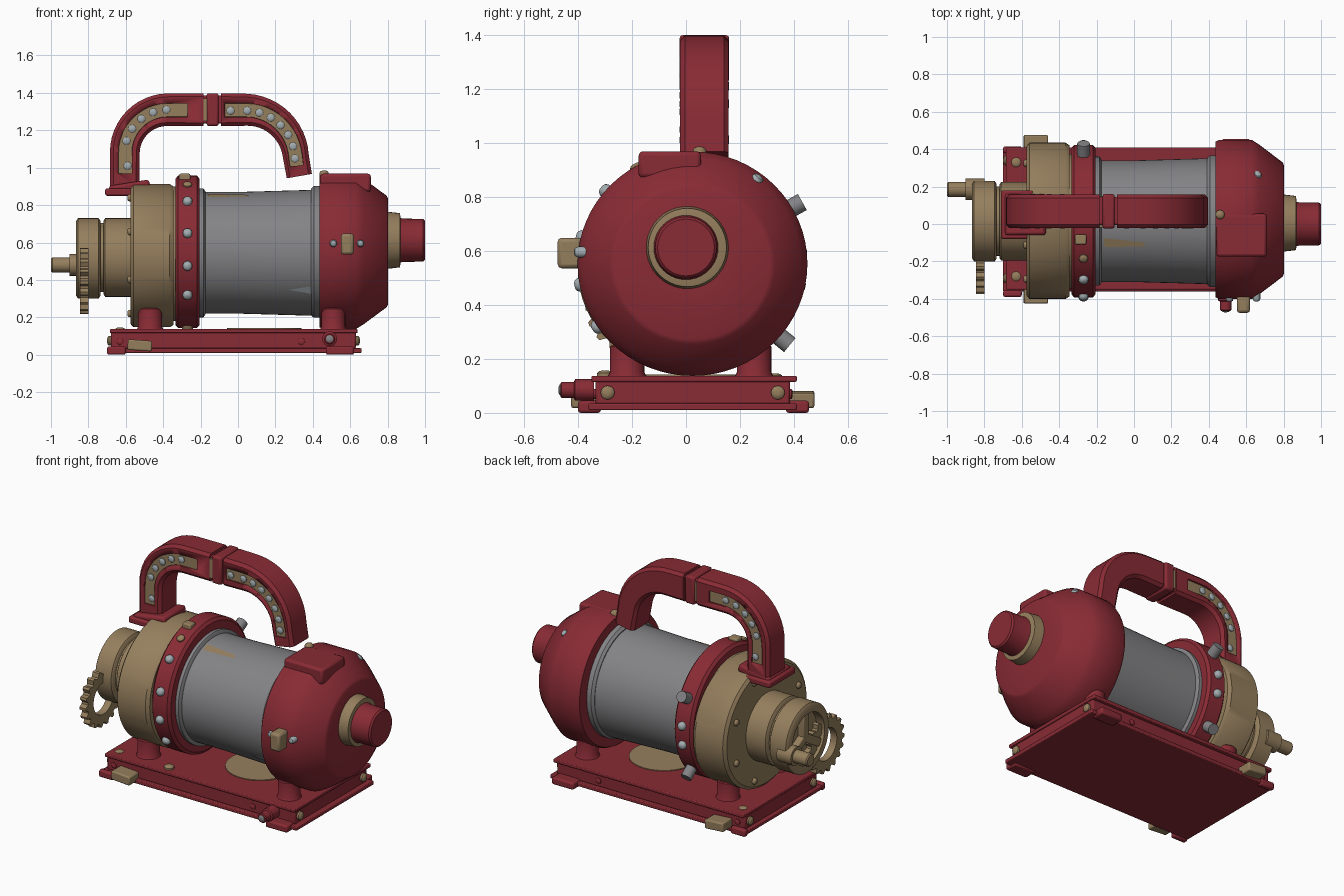
import bpy, bmesh, math
from mathutils import Vector, Matrix

if "Cube" in bpy.data.objects:
    bpy.data.objects.remove(bpy.data.objects["Cube"])


def material(name, rgb):
    m = bpy.data.materials.new(name)
    m.diffuse_color = (*rgb, 1)
    m.use_nodes = True
    m.node_tree.nodes["Principled BSDF"].inputs["Base Color"].default_value = m.diffuse_color
    return m


RED = material("dark red paint", (0.25, 0.024, 0.035))
TAN = material("tan brass", (0.30, 0.21, 0.11))
GREY = material("grey steel", (0.23, 0.23, 0.24))
BOLT = material("pale bolt steel", (0.36, 0.41, 0.43))
CY, CZ = 0.015, 0.55  # main axis of the machine


def finish(name, bm, mat, bevel=0, angle=35):
    bmesh.ops.recalc_face_normals(bm, faces=bm.faces)
    me = bpy.data.meshes.new(name)
    bm.to_mesh(me)
    bm.free()
    me.materials.append(mat)
    me.shade_smooth()
    me.set_sharp_from_angle(angle=math.radians(angle))
    ob = bpy.data.objects.new(name, me)
    bpy.context.collection.objects.link(ob)
    if bevel:
        mod = ob.modifiers.new("bevel", 'BEVEL')
        mod.width, mod.segments, mod.limit_method = bevel, 2, 'ANGLE'
    return ob


def box(name, x, y, z, mat, bevel=0.01, rot=None):
    bm = bmesh.new()
    size = Matrix.Diagonal((x[1] - x[0], y[1] - y[0], z[1] - z[0], 1))
    mid = Matrix.Translation(((x[0] + x[1]) / 2, (y[0] + y[1]) / 2, (z[0] + z[1]) / 2))
    bmesh.ops.create_cube(bm, size=1, matrix=mid @ (rot or Matrix()) @ size)
    return finish(name, bm, mat, bevel)


def lathe(name, profile, origin, mat, n=64, axis=(1, 0, 0), wide=1.0):
    """Revolve (distance, radius) points round an axis; ends are capped. wide stretches it in y."""
    bm = bmesh.new()
    q = Vector((1, 0, 0)).rotation_difference(Vector(axis).normalized())
    rings = []
    for d, r in profile:
        rings.append([bm.verts.new(Vector(origin) + q @ Vector(
            (d, wide * r * math.cos(2 * math.pi * i / n), r * math.sin(2 * math.pi * i / n)))) for i in range(n)])
    for a, b in zip(rings, rings[1:]):
        for i in range(n):
            bm.faces.new((a[i], a[(i + 1) % n], b[(i + 1) % n], b[i]))
    bm.faces.new(rings[0])
    bm.faces.new(rings[-1])
    return finish(name, bm, mat)


def bolt(name, pos, axis, r=0.027, mat=BOLT, h=0.03):
    lathe(name, [(-0.03, r), (h * 0.5, r), (h * 0.85, r * 0.75), (h, r * 0.35)], pos, mat, 12, axis)


def radial(deg):
    return Vector((0, math.cos(math.radians(deg)), math.sin(math.radians(deg))))


def sweep(name, path, half, y0, y1, ch, mat):
    """Sweep a chamfered rectangle along an x-z path; half = (start, end) half thickness."""
    bm = bmesh.new()
    rings = []
    for i, p in enumerate(path):
        a, b = path[max(i - 1, 0)], path[min(i + 1, len(path) - 1)]
        t = Vector((b[0] - a[0], b[1] - a[1])).normalized()
        h = half[0] + (half[1] - half[0]) * i / (len(path) - 1)
        sec = [(-h, y0 + ch), (-h + ch, y0), (h - ch, y0), (h, y0 + ch),
               (h, y1 - ch), (h - ch, y1), (-h + ch, y1), (-h, y1 - ch)]
        rings.append([bm.verts.new((p[0] - t.y * o, y, p[1] + t.x * o)) for o, y in sec])
    for a, b in zip(rings, rings[1:]):
        for i in range(8):
            bm.faces.new((a[i], a[(i + 1) % 8], b[(i + 1) % 8], b[i]))
    bm.faces.new(rings[0])
    bm.faces.new(rings[-1])
    return finish(name, bm, mat)


def arc(cx, cz, r, a0, a1, n=12):
    return [(cx + r * math.cos(math.radians(a0 + (a1 - a0) * i / n)),
             cz + r * math.sin(math.radians(a0 + (a1 - a0) * i / n))) for i in range(n + 1)]


# Base with flanges, corner feet, side clips and end bolts
box("base_bottom_plate", (-0.70, 0.66), (-0.36, 0.41), (0.01, 0.035), RED, 0.005)
box("base_body", (-0.68, 0.63), (-0.335, 0.385), (0.03, 0.125), RED)
box("base_top_plate", (-0.685, 0.64), (-0.35, 0.41), (0.115, 0.137), RED, 0.005)
lathe("base_floor_disc", [(0, 0.2), (0.006, 0.2)], (0.14, 0.02, 0.136), TAN, 32, (0, 0, 1))
for sy in (-1, 1):
    y = 0.025 + sy * 0.385
    box("corner_foot", (-0.70, -0.60), (y - 0.03, y + 0.005), (0.0, 0.045), RED)
    box("side_foot", (0.47, 0.62), (y - 0.04, y + 0.045), (0.0, 0.045), RED)
    y = 0.025 + sy * 0.40
    box("side_clip", (-0.59, -0.46), (y - 0.05, y + 0.05), (0.022, 0.078), TAN, 0.008,
        Matrix.Rotation(math.radians(4), 4, 'Y'))
    bolt("base_top_bolt", (-0.63, 0.025 + sy * 0.305, 0.13), (0, 0, 1), 0.026, TAN, 0.016)
    for x, s in ((-0.68, -1), (0.632, 1)):
        bolt("base_end_bolt", (x, 0.025 + sy * 0.315, 0.075), (s, 0, 0), 0.026, TAN, 0.02)
    for x in (-0.63, 0.34):
        bolt("base_side_bolt", (x, 0.025 + sy * 0.36, 0.07), (0, sy, 0), 0.018, RED, 0.01)
    # Mounting posts
    for x in (-0.47, 0.51):
        lathe("mount_post", [(0, 0.075), (0.02, 0.064), (0.115, 0.064), (0.12, 0.058)],
              (x, 0.017 + sy * 0.235, 0.13), RED, 24, (0, 0, 1))
bolt("base_front_bolt", (-0.27, -0.30, 0.137), (0, 0, 1), 0.03, TAN, 0.02)
lathe("drain_knob", [(0, 0.04), (0.07, 0.04), (0.075, 0.03), (0.12, 0.03), (0.125, 0.024)],
      (0.49, -0.34, 0.085), RED, 16, (0, -1, 0))
bolt("drain_knob_tip", (0.49, -0.462, 0.085), (0, -1, 0), 0.02, GREY, 0.01)

# Steel barrel with collars and torn patches
lathe("barrel", [(-0.25, 0.325), (0, 0.325), (0.45, 0.338)], (0, CY, 0.545), GREY)
lathe("barrel_left_collar", [(-0.21, 0.345), (-0.185, 0.345), (-0.175, 0.33)], (0, CY, 0.545), GREY)
lathe("barrel_right_collar", [(0.39, 0.338), (0.405, 0.352), (0.435, 0.352)], (0, CY, 0.55), GREY)


def torn_patch(name, corners, mat):
    """Thin patch on the barrel from (x, angle) corners."""
    bm = bmesh.new()
    vs = []
    for x, a in corners:
        p = Vector((x, CY, 0.545)) + radial(a) * (0.3285 + max(x, 0) * 0.029)
        vs.append(bm.verts.new(p))
    bm.faces.new(vs)
    finish(name, bm, mat)


torn_patch("top_tear", [(-0.165, 106), (-0.155, 115), (0.06, 114), (0.05, 110)], TAN)
torn_patch("front_tear", [(0.27, 216), (0.39, 212), (0.39, 220)], BOLT)

# Red clamp ring with bolts
lathe("clamp_ring", [(-0.335, 0.39), (-0.32, 0.408), (-0.22, 0.408), (-0.205, 0.39), (-0.205, 0.33)],
      (0, CY, CZ), RED)
for a in (6, -11, 139, 166, 190.5, 214):
    d = radial(a)
    bolt("ring_bolt", Vector((-0.27, CY, CZ)) + d * 0.405, d, 0.026)
for a in (29, -39):
    d = radial(a)
    lathe("long_ring_bolt", [(0, 0.034), (0.085, 0.034)], Vector((-0.27, CY, CZ)) + d * 0.39, GREY, 12, d)
bolt("ring_tan_bolt", Vector((-0.27, CY, CZ)) + radial(119) * 0.405, radial(119), 0.024, TAN, 0.02)
box("ring_top_clip", (-0.315, -0.255), (-0.11, -0.055), (0.92, 0.968), TAN, 0.008)

# Tan housing stack on the left
lathe("housing_neck", [(-0.37, 0.36), (-0.32, 0.36)], (0, CY, 0.54), TAN)
lathe("tan_housing", [(-0.575, 0.30), (-0.575, 0.365), (-0.56, 0.383), (-0.365, 0.383), (-0.345, 0.37)],
      (0, 0.017, 0.53), TAN, 64, (1, 0, 0), 1.09)
for k in range(8):
    d = radial(22.5 + k * 45)
    bolt("housing_bolt", Vector((-0.572, CY, 0.53)) + d * 0.335, (-1, 0, 0), 0.02, TAN, 0.02)
lathe("inner_drum", [(-0.72, 0.195), (-0.71, 0.21), (-0.57, 0.21)], (0, CY, 0.52), TAN)
lathe("drum_groove", [(-0.75, 0.185), (-0.70, 0.185)], (0, CY, 0.52), TAN)
lathe("outer_drum", [(-0.81, 0.16), (-0.865, 0.16), (-0.865, 0.20), (-0.855, 0.215), (-0.745, 0.215),
                     (-0.735, 0.20)], (0, CY, 0.515), TAN)
for a in (90, 210, 330):  # spokes inside the drum face
    p = Vector((0, CY, 0.515)) + radial(a) * 0.085
    box("drum_spoke", (-0.85, -0.80), (p.y - 0.09, p.y + 0.09), (p.z - 0.025, p.z + 0.025),
        TAN, 0.006, Matrix.Rotation(math.radians(a), 4, 'X'))
lathe("shaft", [(-1.0, 0.034), (-0.993, 0.04), (-0.90, 0.04), (-0.90, 0.058), (-0.80, 0.058)],
      (0, 0.185, 0.48), TAN, 24)


# Ring gear with square teeth
def gear(name, x0, x1, cy, cz, r_in, r_root, r_tip, teeth, mat):
    bm = bmesh.new()
    rows = []
    n = teeth * 4
    for i in range(n):
        a = 2 * math.pi * i / n
        ro = r_tip if i % 4 < 2 else r_root
        rows.append([bm.verts.new((x, cy + r * math.cos(a), cz + r * math.sin(a)))
                     for x, r in ((x0, r_in), (x0, ro), (x1, ro), (x1, r_in))])
    for i in range(n):
        a, b = rows[i], rows[(i + 1) % n]
        for j in range(4):
            bm.faces.new((a[j], a[(j + 1) % 4], b[(j + 1) % 4], b[j]))
    return finish(name, bm, mat)


gear("side_gear", -0.845, -0.80, -0.195, 0.395, 0.10, 0.155, 0.178, 18, TAN)

# Red end dome with nose, lugs and bolts
lathe("end_dome", [(0.435, 0.36), (0.435, 0.405), (0.455, 0.415), (0.63, 0.415), (0.67, 0.39), (0.795, 0.298),
                   (0.803, 0.28), (0.803, 0.10)], (0, 0.024, 0.552), RED, 64, (1, 0, 0), 1.025)
box("dome_top_pad", (0.44, 0.71), (-0.175, 0.055), (0.87, 0.968), RED, 0.015)
lathe("nose_collar", [(0.78, 0.155), (0.865, 0.145), (0.87, 0.12)], (0, 0.005, 0.612), TAN, 40)
lathe("nose_cap", [(0.84, 0.128), (0.88, 0.116), (0.99, 0.114), (1.0, 0.105)], (0, 0.0, 0.612), RED, 40)
box("dome_side_block", (0.55, 0.62), (-0.475, -0.38), (0.535, 0.648), TAN, 0.015)
for x in (0.51, 0.655):
    bolt("dome_side_bolt", (x, -0.385, 0.595), (0, -1, 0), 0.02)
bolt("dome_top_bolt", (0.655, 0.255, 0.855), (0.3, 0.6, 0.75), 0.024)
bolt("pad_bolt", (0.46, 0.05, 0.96), (0, 0, 1), 0.025, TAN, 0.025)

# Carrying handle: two curved arms with sunk grip panels, meeting at a joint
left = [(-0.605, 0.90), (-0.605, 0.98)] + arc(-0.375, 1.08, 0.23, 180, 90) + [(-0.185, 1.31)]
right = [(-0.09, 1.31), (0.0, 1.31)] + arc(0.04, 1.04, 0.27, 88, 5) + [(0.328, 0.955)]
arm_l = sweep("handle_left_arm", left, (0.078, 0.088), -0.022, 0.158, 0.018, RED)
arm_r = sweep("handle_right_arm", right, (0.088, 0.068), -0.022, 0.158, 0.018, RED)
lp = [(-0.603, 0.97)] + arc(-0.375, 1.08, 0.228, 180, 90) + [(-0.27, 1.308)]
rp = [(-0.07, 1.308)] + arc(0.04, 1.04, 0.268, 90, 5) + [(0.313, 1.01)]
for arm, path, y, depth in ((arm_l, lp, -0.022, 0.012), (arm_r, rp, -0.022, 0.012), (arm_l, lp, 0.158, -0.012)):
    lo, hi = sorted((y - depth, y + depth))
    cutter = sweep("grip_cutter", path, (0.036, 0.036), lo, hi, 0.001, RED)
    cutter.hide_render = True
    cutter.hide_viewport = True
    cutter.display_type = 'WIRE'
    mod = arm.modifiers.new("grip groove", 'BOOLEAN')
    mod.operation, mod.object, mod.solver = 'DIFFERENCE', cutter, 'EXACT'
    lo, hi = sorted((y + depth * 0.8, y + depth * 1.6))
    sweep("grip_panel", path, (0.036, 0.036), lo, hi, 0.001, TAN)
for p in [(-0.59, 1.01)] + arc(-0.375, 1.08, 0.23, 164, 92, 4):
    bolt("grip_bolt", (p[0], -0.012, p[1]), (0, -1, 0), 0.021, BOLT, 0.012)
    bolt("grip_back_bolt", (p[0], 0.148, p[1]), (0, 1, 0), 0.021, BOLT, 0.012)
for p in [(-0.04, 1.305)] + arc(0.04, 1.04, 0.265, 88, 2, 6):
    bolt("grip_bolt", (p[0], -0.012, p[1]), (0, -1, 0), 0.021, BOLT, 0.012)
box("handle_joint_core", (-0.195, -0.08), (-0.005, 0.145), (1.235, 1.385), RED, 0.01)
box("handle_joint_strip", (-0.185, -0.165), (-0.018, 0.15), (1.25, 1.37), TAN, 0)
box("handle_joint_block", (-0.168, -0.103), (-0.024, 0.16), (1.223, 1.398), RED, 0.012)
box("handle_left_foot", (-0.69, -0.47), (-0.06, 0.16), (0.87, 0.92), RED, 0.015,
    Matrix.Rotation(math.radians(-9), 4, 'Y'))
box("handle_foot_tab", (-0.71, -0.54), (-0.08, 0.18), (0.85, 0.89), RED, 0.01)
